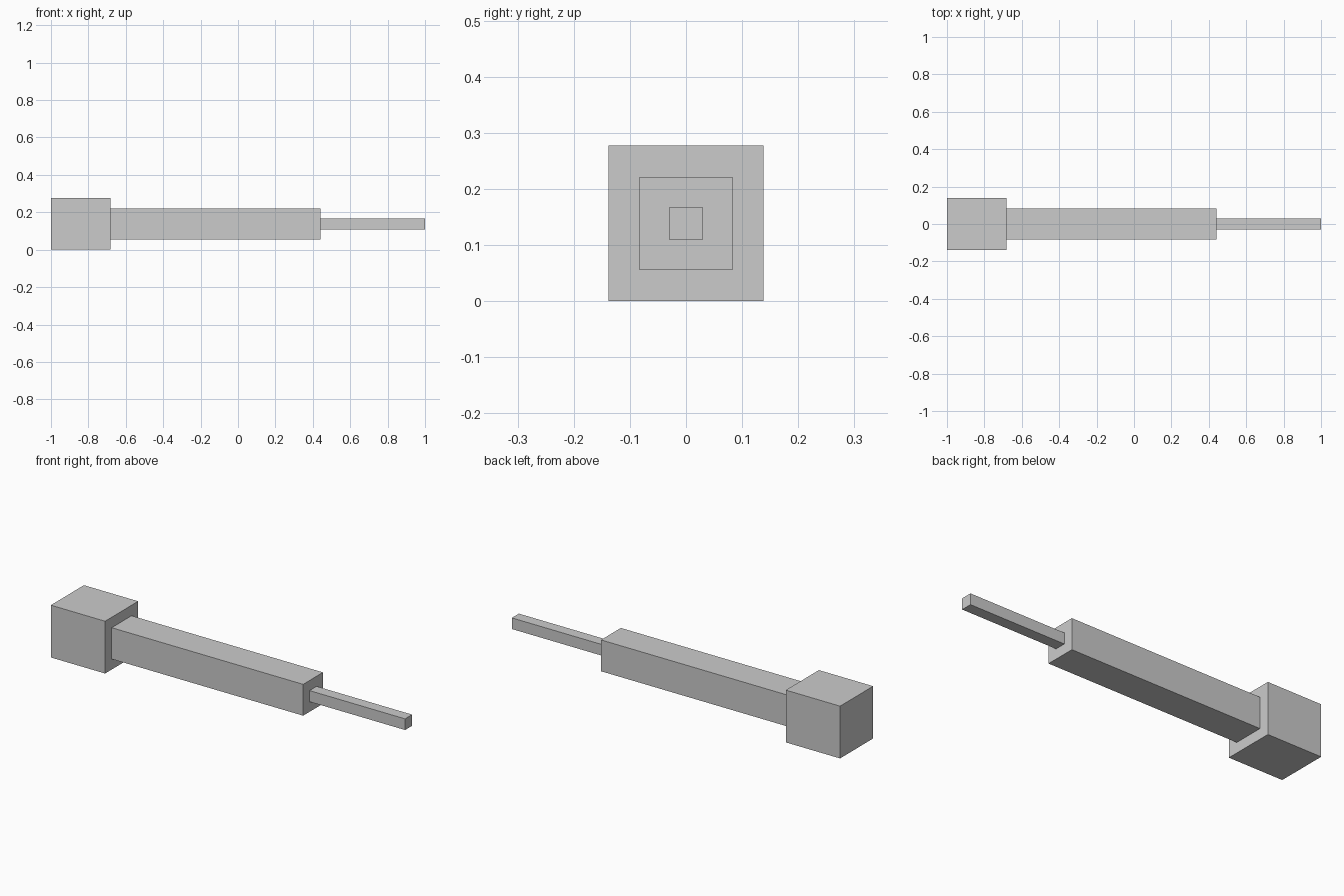
import bpy

if "Cube" in bpy.data.objects:
    bpy.data.objects.remove(bpy.data.objects["Cube"])

AXIS_Z = 0.1385  # height of the shared centre line


def bar(name, x0, x1, half):
    """Square bar running along x, centred on the shared axis."""
    bpy.ops.mesh.primitive_cube_add(size=1, location=((x0 + x1) / 2, 0, AXIS_Z))
    ob = bpy.context.object
    ob.name = name
    ob.scale = (x1 - x0, 2 * half, 2 * half)
    bpy.ops.object.transform_apply(location=False, rotation=False, scale=True)
    return ob


# Thick end block, long body and thin tip
bar("end_block", -1.0, -0.682, 0.1385)
bar("body", -0.682, 0.44, 0.083)
bar("tip", 0.44, 1.0, 0.0295)
